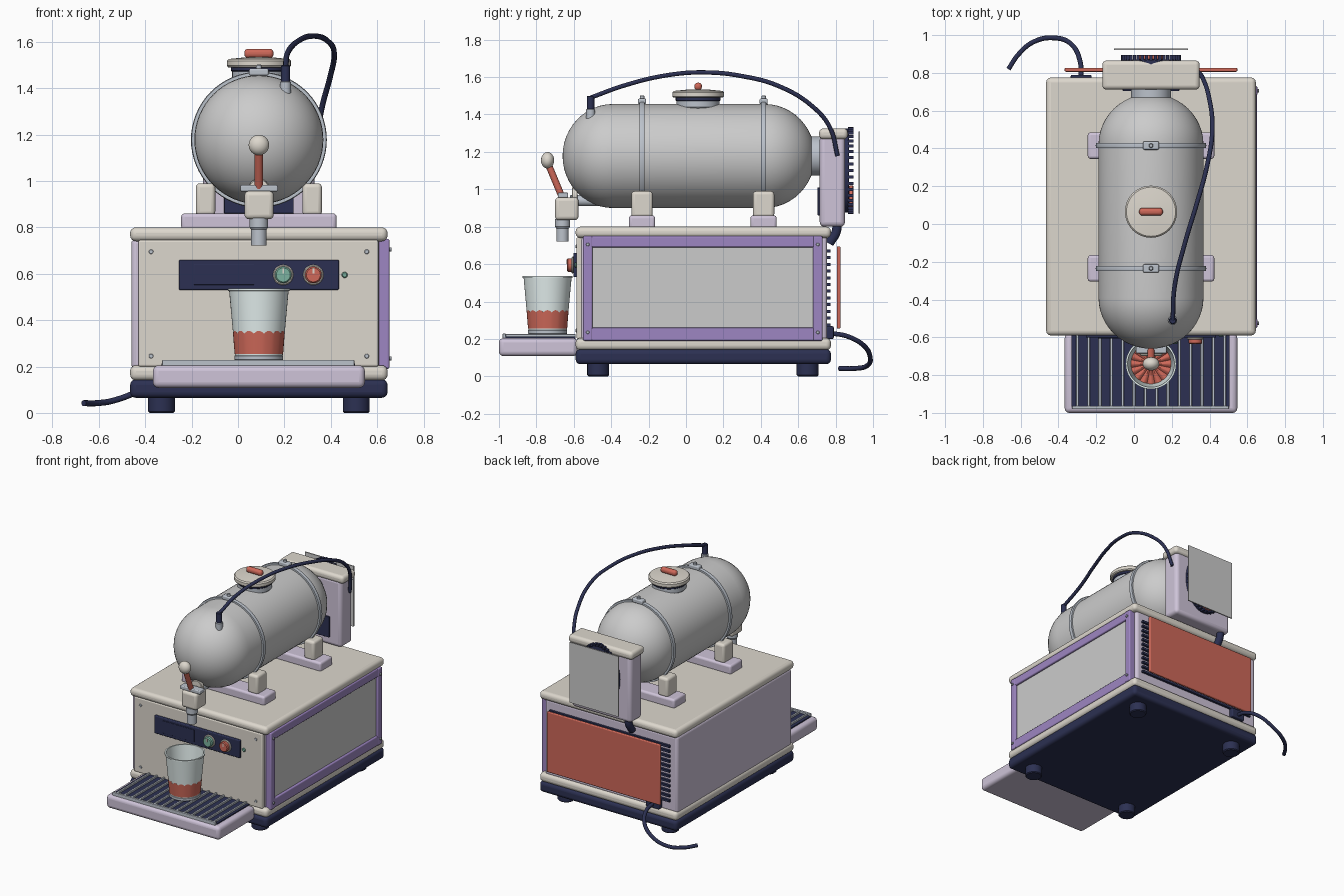
import bpy, bmesh
from math import sin, cos, pi, atan2
from mathutils import Vector, Matrix

if "Cube" in bpy.data.objects:
    bpy.data.objects.remove(bpy.data.objects["Cube"])

CX = 0.09  # machine centre line


def mat(name, r, g, b):
    m = bpy.data.materials.new(name)
    m.diffuse_color = (r, g, b, 1)
    m.use_nodes = True
    m.node_tree.nodes["Principled BSDF"].inputs["Base Color"].default_value = m.diffuse_color
    return m


CREAM = mat("cream", .72, .68, .61)
LILAC = mat("lilac", .62, .55, .69)
PURPLE = mat("purple", .34, .24, .54)
NAVY = mat("navy", .025, .03, .085)
RED = mat("coral", .62, .14, .10)
TEAL = mat("teal", .20, .45, .35)
STEEL = mat("steel", .50, .54, .60)
GLASS = mat("glass", .78, .87, .86)


def finish(name, bm, material):
    bmesh.ops.recalc_face_normals(bm, faces=bm.faces)
    me = bpy.data.meshes.new(name)
    bm.to_mesh(me)
    bm.free()
    ob = bpy.data.objects.new(name, me)
    bpy.context.collection.objects.link(ob)
    if material:
        me.materials.append(material)
    return ob


def box(name, x, y, z, material=None, bevel=0.0):
    """Box from (min, max) ranges, with rounded edges."""
    bm = bmesh.new()
    bmesh.ops.create_cube(bm, size=1)
    for v in bm.verts:
        v.co = [r[0] + (c + .5) * (r[1] - r[0]) for c, r in zip(v.co, (x, y, z))]
    ob = finish(name, bm, material)
    if bevel:
        m = ob.modifiers.new("bevel", 'BEVEL')
        m.width, m.segments = bevel, 4
    return ob


def lathe(name, profile, loc, axis=(0, 0, 1), material=None, steps=48, scale=(1, 1, 1), edit=None):
    """Spin (radius, height) points around an axis through loc."""
    bm = bmesh.new()
    vs = [bm.verts.new((r, 0, h)) for r, h in profile]
    es = [bm.edges.new(p) for p in zip(vs, vs[1:])]
    bmesh.ops.spin(bm, geom=vs + es, cent=(0, 0, 0), axis=(0, 0, 1), angle=2 * pi, steps=steps)
    bmesh.ops.remove_doubles(bm, verts=bm.verts, dist=1e-5)
    if edit:
        for v in bm.verts:
            edit(v)
    rot = Vector((0, 0, 1)).rotation_difference(Vector(axis)).to_matrix().to_4x4()
    bm.transform(Matrix.Translation(loc) @ Matrix.Diagonal((*scale, 1)) @ rot)
    return finish(name, bm, material)


def disc(name, r, h0, h1, loc, axis=(0, 0, 1), material=None, b=0.004, **kw):
    return lathe(name, [(0, h0), (r - b, h0), (r, h0 + b), (r, h1 - b), (r - b, h1), (0, h1)],
                 loc, axis, material, **kw)


def tube(name, pts, r, material):
    cu = bpy.data.curves.new(name, 'CURVE')
    cu.dimensions = '3D'
    cu.bevel_depth, cu.bevel_resolution, cu.resolution_u = r, 3, 6
    cu.use_fill_caps = True
    sp = cu.splines.new('BEZIER')
    sp.bezier_points.add(len(pts) - 1)
    for bp, p in zip(sp.bezier_points, pts):
        bp.co = p
        bp.handle_left_type = bp.handle_right_type = 'AUTO'
    cu.materials.append(material)
    ob = bpy.data.objects.new(name, cu)
    bpy.context.collection.objects.link(ob)


FRONT, BACK, RIGHT = (0, -1, 0), (0, 1, 0), (1, 0, 0)

# Cabinet
FX, FY = (-.465, .645), (-.59, .775)
box("base_plinth", FX, FY, (.065, .145), NAVY, .025)
box("lower_slab", FX, FY, (.14, .205), CREAM, .025)
box("top_slab", FX, FY, (.74, .80), CREAM, .025)
box("cabinet_shell", (-.46, .61), (-.565, .755), (.19, .75), LILAC, .02)
box("front_panel", (-.43, .605), (-.585, -.55), (.20, .745), CREAM, .008)
for x in (-.33, .51):
    for y in (-.47, .65):
        disc("foot", .058, 0, .075, (x, y, 0), material=NAVY, b=.006)

# Side window with frame and hinges
box("side_window", (.60, .635), (-.52, .70), (.24, .71))
for y in ((-.55, -.50), (.68, .73)):
    box("window_frame_post", (.60, .653), y, (.19, .75), PURPLE, .008)
for z in ((.19, .26), (.69, .75)):
    box("window_frame_rail", (.60, .65), (-.545, .725), z, PURPLE, .008)
for y in (-.525, .705):
    for z in (.235, .705):
        disc("frame_screw", .009, 0, .01, (.652, y, z), RIGHT, STEEL, b=.002, steps=16)

# Front controls
for x in (-.375, .555):
    for z in (.245, .695):
        disc("panel_screw", .01, 0, .006, (x, -.584, z), FRONT, STEEL, b=.002, steps=16)
box("control_panel", (-.255, .435), (-.602, -.58), (.53, .66), NAVY, .006)
box("display", (-.19, .07), (-.606, -.60), (.552, .642), NAVY, .002)
for x, m in ((.195, TEAL), (.325, RED)):
    disc("knob_ring", .044, 0, .012, (x, -.60, .595), FRONT, CREAM)
    disc("knob", .036, 0, .036, (x, -.60, .595), FRONT, m, b=.006)
    box("knob_mark", (x - .004, x + .004), (-.639, -.635), (.60, .625), CREAM)
disc("indicator_light", .013, 0, .012, (.46, -.584, .595), FRONT, TEAL, steps=20)

# Drip tray
box("drip_tray", (-.367, .547), (-1.0, -.58), (.108, .205), LILAC, .025)
box("tray_well", (-.33, .505), (-.965, -.59), (.19, .213), NAVY)
for i in range(14):
    x = -.30 + i * .06
    box("tray_slat", (x - .007, x + .007), (-.965, -.59), (.21, .226), STEEL, .003)
box("tray_front_rail", (-.327, .502), (-.98, -.963), (.20, .228), STEEL, .004)

# Cup and drink
disc("cup_foot", .105, .226, .25, (CX, -.74, 0), material=STEEL)
lathe("cup", [(0, .24), (.102, .24), (.128, .525), (.134, .527), (.134, .536), (.124, .536), (.098, .262), (0, .262)],
      (CX, -.74, 0), material=GLASS)


def wave(v):
    if v.co.z > .3:
        v.co.z += .012 * abs(cos(8 * atan2(v.co.y, v.co.x)))


lathe("drink", [(0, .255), (.1045, .255), (.1125, .342), (.09, .342), (0, .335)], (CX, -.74, 0),
      material=RED, steps=96, edit=wave)

# Tank
Z = 1.178
cap = [(a * pi / 24) for a in range(13)]
prof = [(.278 * sin(a), -.39 - .27 * cos(a)) for a in cap] + [(.278 * cos(a), .42 + .27 * sin(a)) for a in cap]
lathe("tank", prof, (CX, 0, Z), BACK, steps=64)

# Straps and saddles
for y in (-.235, .415):
    lathe("tank_strap", [(.275, -.013), (.290, -.013), (.293, 0), (.290, .013), (.275, .013)],
          (CX, y, Z), BACK, STEEL, steps=64)
    box("strap_clamp", (CX - .042, CX + .042), (y - .022, y + .022), (1.455, 1.485), STEEL, .008)
    disc("strap_bolt", .012, 0, .022, (CX, y, 1.48), material=STEEL, steps=16)
    box("saddle_base", (-.245, .425), (y - .07, y + .07), (.79, .86), LILAC, .015)
    for s in (-1, 1):
        c = CX + s * .23
        box("saddle_post", (c - .042, c + .042), (y - .057, y + .057), (.85, .99), CREAM, .018)

# Filler lid
lathe("filler_neck", [(.10, 1.42), (.115, 1.44), (.115, 1.48), (0, 1.48)], (CX, .065, 0), material=STEEL)
disc("lid_gasket", .12, 1.472, 1.495, (CX, .065, 0), material=NAVY)
lathe("lid", [(0, 1.49), (.132, 1.49), (.138, 1.497), (.138, 1.518), (.13, 1.526), (.06, 1.533), (0, 1.535)],
      (CX, .065, 0), material=CREAM)
box("lid_handle", (.027, .153), (.045, .085), (1.53, 1.57), RED, .017)

# Tap
box("tap_body", (.028, .154), (-.70, -.575), (.835, .957), CREAM, .02)
disc("tap_pipe", .03, 0, .16, (CX, -.62, .94), BACK, STEEL)
disc("tap_collar", .045, 0, .03, (CX, -.61, .965), BACK, CREAM)
lathe("spout", [(0, .84), (.04, .84), (.04, .80), (.033, .79), (.033, .722), (.024, .722), (.024, .80)],
      (CX, -.66, 0), material=STEEL)
box("lever_plate", (.01, .172), (-.685, -.63), (.955, .982), STEEL, .006)
d = Vector((0, -.075, .18))
disc("lever", .018, 0, .165, (CX, -.667, .968), d, RED, steps=24)
ball = [(.044 * sin(i * pi / 16), -.044 * cos(i * pi / 16)) for i in range(17)]
lathe("lever_knob", ball, (CX, -.74, 1.155), material=CREAM, steps=32, scale=(1, .8, 1))

# Hose from tank to rear unit
disc("hose_socket", .024, 1.37, 1.43, (.205, -.51, 0), material=STEEL, steps=24)
disc("hose_fitting", .02, 1.42, 1.50, (.205, -.51, 0), material=NAVY, steps=24)
tube("steam_hose", [(.205, -.51, 1.49), (.215, -.33, 1.555), (.27, -.1, 1.61), (.33, .1, 1.625), (.385, .3, 1.605),
                    (.415, .5, 1.55), (.395, .68, 1.44), (.365, .77, 1.33), (.335, .81, 1.18)], .012, NAVY)

# Rear unit with fan and cover plate
disc("rear_neck", .105, .64, .74, (CX, 0, Z), BACK, STEEL)
box("rear_unit", (-.15, .33), (.715, .85), (.80, 1.29), LILAC, .025)
box("rear_unit_cap", (-.168, .348), (.712, .865), (1.268, 1.325), CREAM, .022)
box("rear_unit_grille", (-.06, .24), (.704, .72), (.86, 1.01), NAVY, .003)
RZ = 1.10
disc("fan_disc", .155, .84, .872, (CX, 0, RZ), BACK, NAVY, scale=(1, 1, 1.45))
disc("fan_hub", .07, .87, .895, (CX, 0, RZ - .15), BACK, RED)
for i in range(40):
    a = i * pi / 20
    c = Vector((CX + .15 * cos(a), 0, RZ + .225 * sin(a)))
    box("fan_fin", (c.x - .008, c.x + .008), (.865, .895), (c.z - .008, c.z + .008), NAVY)
box("fan_cover_plate", (-.105, .287), (.921, .929), (.87, 1.31))
tube("drain_hose", [(-.10, .80, .85), (-.10, .805, .78), (-.10, .765, .71)], .026, NAVY)

# Back vents and access panel
for i in range(12):
    z = .275 + i * .036
    box("back_vent", (-.405, .565), (.75, .772), (z - .008, z + .008), NAVY)
box("back_panel", (-.367, .547), (.806, .826), (.255, .695), RED, .006)

# Power cable
box("power_socket", (-.335, -.225), (.75, .79), (.20, .268), NAVY, .008)
tube("power_cable", [(-.28, .78, .23), (-.285, .86, .215), (-.33, .95, .165), (-.42, .985, .10), (-.53, .965, .055),
                     (-.61, .90, .042), (-.665, .82, .042)], .013, NAVY)

# Smooth shading with sharp edges kept
bpy.ops.object.select_all(action='DESELECT')
for ob in bpy.context.scene.objects:
    if ob.type == 'MESH':
        ob.select_set(True)
        bpy.context.view_layer.objects.active = ob
bpy.ops.object.shade_smooth_by_angle()
